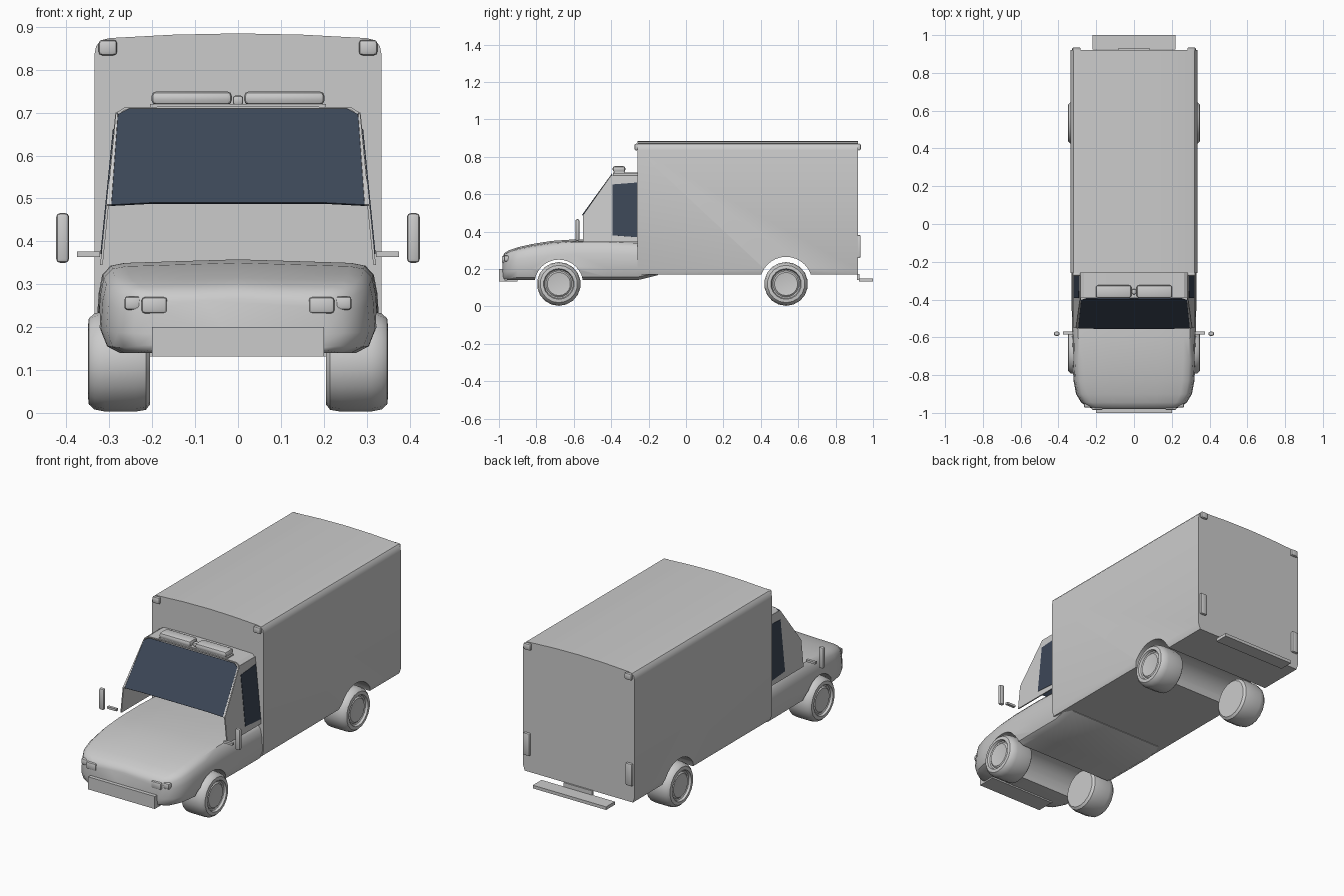
import bpy, bmesh, math
from mathutils import Matrix, Vector

if "Cube" in bpy.data.objects:
    bpy.data.objects.remove(bpy.data.objects["Cube"])


def material(name, rgb):
    m = bpy.data.materials.new(name)
    m.diffuse_color = (*rgb, 1)
    m.use_nodes = True
    m.node_tree.nodes["Principled BSDF"].inputs["Base Color"].default_value = m.diffuse_color
    return m


GREY = material("body grey", (0.6, 0.6, 0.6))
GLASS = material("dark glass", (0.045, 0.062, 0.095))


def activate(ob):
    bpy.ops.object.select_all(action='DESELECT')
    ob.select_set(True)
    bpy.context.view_layer.objects.active = ob


def finish(name, bm, mat=GREY, angle=35):
    bmesh.ops.recalc_face_normals(bm, faces=bm.faces)
    me = bpy.data.meshes.new(name)
    bm.to_mesh(me)
    bm.free()
    me.materials.append(mat)
    ob = bpy.data.objects.new(name, me)
    bpy.context.collection.objects.link(ob)
    activate(ob)
    if angle:
        bpy.ops.object.shade_smooth_by_angle(angle=math.radians(angle))
    return ob


def box(name, x, y, z, bevel=0.0, mat=GREY):
    """Box from (min, max) ranges, optionally with bevelled edges."""
    bm = bmesh.new()
    bmesh.ops.create_cube(bm, size=1)
    for v in bm.verts:
        v.co = Vector(r[0] if c < 0 else r[1] for c, r in zip(v.co, (x, y, z)))
    if bevel:
        bmesh.ops.bevel(bm, geom=bm.edges[:], offset=bevel, segments=2,
                        profile=0.5, affect='EDGES')
    return finish(name, bm, mat)


def pair(name, x, y, z, bevel=0.0):
    for s, side in ((1, "right"), (-1, "left")):
        box(f"{name}_{side}", sorted((s * x[0], s * x[1])), y, z, bevel)


def loft(name, rings):
    """Closed rings joined in sequence with capped ends."""
    bm = bmesh.new()
    loops = [[bm.verts.new(p) for p in r] for r in rings]
    n = len(rings[0])
    for a, b in zip(loops, loops[1:]):
        for i in range(n):
            bm.faces.new((a[i], a[(i + 1) % n], b[(i + 1) % n], b[i]))
    bm.faces.new(loops[0])
    bm.faces.new(loops[-1])
    return finish(name, bm, angle=None)


def mirrored_ring(half, y):
    """Half outline from bottom centre to top centre, mirrored in x."""
    pts = half + [(-x, z) for x, z in reversed(half) if x > 0]
    return [(x, y, z) for x, z in pts]


def cut_arch(ob, y, z, r):
    """Wheel arch channel across the whole width."""
    bm = bmesh.new()
    bmesh.ops.create_cone(bm, cap_ends=True, segments=32, radius1=r, radius2=r, depth=1.2,
                          matrix=Matrix.Translation((0, y, z)) @ Matrix.Rotation(math.pi / 2, 4, 'Y'))
    cutter = finish("arch_cutter", bm)
    cutter.hide_render = True
    mod = ob.modifiers.new("arch", 'BOOLEAN')
    mod.object, mod.operation, mod.solver = cutter, 'DIFFERENCE', 'EXACT'
    activate(ob)
    bpy.ops.object.modifier_apply(modifier="arch")
    bpy.data.objects.remove(cutter)
    bpy.ops.object.shade_smooth_by_angle(angle=math.radians(35))


# Cargo box with a slightly crowned roof
outline = [(0, 0.17), (0.325, 0.17), (0.335, 0.2), (0.335, 0.835), (0.331, 0.855),
           (0.32, 0.869), (0.3, 0.874), (0.15, 0.882), (0, 0.885)]
cargo = loft("cargo_box", [mirrored_ring(outline, y) for y in (-0.26, 0.92)])
cut_arch(cargo, 0.535, 0.125, 0.14)

# Hood and lower cab: y, half width, top height, bottom height
stations = [(-0.98, 0.2, 0.262, 0.15), (-0.97, 0.245, 0.282, 0.145), (-0.945, 0.28, 0.297, 0.14),
            (-0.9, 0.307, 0.312, 0.14), (-0.83, 0.32, 0.328, 0.14), (-0.72, 0.326, 0.346, 0.14),
            (-0.6, 0.328, 0.354, 0.14), (-0.42, 0.33, 0.354, 0.14), (-0.26, 0.33, 0.348, 0.14),
            (-0.15, 0.33, 0.345, 0.167)]


def hood_section(y, w, t, b):
    h = t - b
    return mirrored_ring([(0, b), (0.86 * w, b), (0.95 * w, b + 0.08 * h), (w, b + 0.3 * h),
                          (0.985 * w, b + 0.65 * h), (0.96 * w, b + 0.85 * h),
                          (0.9 * w, b + 0.95 * h), (0.8 * w, b + 0.98 * h),
                          (0.4 * w, t), (0, t + 0.004)], y)


hood = loft("hood_and_lower_cab", [hood_section(*s) for s in stations])
cut_arch(hood, -0.68, 0.12, 0.13)


# Upper cab: leaning sides, pillars and roof, open below the windshield
def lean(z):
    return 0.318 - 0.1 * (z - 0.35)


def sheet(name, polys, mat, thickness):
    bm = bmesh.new()
    for poly in polys:
        bm.faces.new([bm.verts.new(p) for p in poly])
    bmesh.ops.remove_doubles(bm, verts=bm.verts, dist=1e-5)
    ob = finish(name, bm, mat, None)
    mod = ob.modifiers.new("thickness", 'SOLIDIFY')
    mod.thickness, mod.offset = thickness, 0
    return ob


side = [(-0.55, 0.345), (-0.55, 0.485), (-0.395, 0.7), (-0.26, 0.7), (-0.26, 0.345)]
window = [(-0.393, 0.38), (-0.393, 0.652), (-0.262, 0.662), (-0.262, 0.37)]
for s, label in ((1, "right"), (-1, "left")):
    sheet(f"cab_side_{label}", [[(s * lean(z), y, z) for y, z in side]], GREY, 0.006)
    sheet(f"side_window_{label}", [[(s * (lean(z) + 0.003), y, z) for y, z in window]],
          GLASS, 0.004)

roof = [(-0.283, 0.697), (-0.265, 0.709), (-0.15, 0.712), (0.15, 0.712), (0.265, 0.709), (0.283, 0.697)]
sheet("cab_roof", [[(a[0], -0.39, a[1]), (b[0], -0.39, b[1]), (b[0], -0.26, b[1]), (a[0], -0.26, a[1])]
                   for a, b in zip(roof, roof[1:])], GREY, 0.006)
sheet("windshield", [[(-0.295, -0.55, 0.484), (-0.2, -0.553, 0.489), (0.2, -0.553, 0.489),
                      (0.295, -0.55, 0.484), (0.28, -0.404, 0.695), (0.255, -0.395, 0.708),
                      (-0.255, -0.395, 0.708), (-0.28, -0.404, 0.695)]], GLASS, 0.005)
for s, label in ((1, "right"), (-1, "left")):
    sheet(f"windshield_pillar_{label}",
          [[(s * 0.295, -0.55, 0.484), (s * 0.305, -0.55, 0.484),
            (s * 0.284, -0.397, 0.7), (s * 0.28, -0.404, 0.695)]], GREY, 0.006)


# Wheels: revolved tyre with a recessed dished rim
def wheel(name, s, y):
    profile = [(0.0, 0.205), (0.1, 0.205), (0.113, 0.215), (0.117, 0.24), (0.117, 0.31),
               (0.112, 0.335), (0.1, 0.348), (0.082, 0.35), (0.077, 0.338), (0.07, 0.335),
               (0.062, 0.342), (0.05, 0.34), (0.0, 0.338)]
    bm = bmesh.new()
    vs = [bm.verts.new((s * x, y, 0.12 + r)) for r, x in profile]
    es = [bm.edges.new(e) for e in zip(vs, vs[1:])]
    bmesh.ops.spin(bm, geom=vs + es, cent=(0, y, 0.12), axis=(1, 0, 0),
                   angle=2 * math.pi, steps=18)
    bmesh.ops.remove_doubles(bm, verts=bm.verts, dist=1e-5)
    finish(name, bm)


for s, label in ((1, "right"), (-1, "left")):
    wheel(f"front_wheel_{label}", s, -0.68)
    wheel(f"rear_wheel_{label}", s, 0.535)

# Bumper, rear step and its bracket
box("front_bumper", (-0.2, 0.2), (-1.0, -0.97), (0.132, 0.2))
box("bumper_base", (-0.2, 0.2), (-0.98, -0.9), (0.132, 0.14))
box("rear_step", (-0.22, 0.22), (0.925, 1.0), (0.132, 0.149))
box("step_bracket", (-0.085, 0.085), (0.915, 0.928), (0.14, 0.172))

# Headlights with a small outer marker
pair("headlight", (0.165, 0.225), (-0.985, -0.95), (0.232, 0.27), 0.008)
pair("headlight_marker", (0.225, 0.265), (-0.972, -0.93), (0.24, 0.272), 0.008)

# Corner marker lights, tail lights
pair("front_marker_light", (0.282, 0.325), (-0.275, -0.255), (0.834, 0.87), 0.008)
pair("rear_marker_light", (0.282, 0.325), (0.915, 0.935), (0.834, 0.87), 0.008)
pair("tail_light", (0.288, 0.328), (0.915, 0.934), (0.26, 0.382), 0.007)

# Mirrors and their arms
pair("mirror", (0.394, 0.424), (-0.592, -0.57), (0.35, 0.466), 0.009)
pair("mirror_arm", (0.322, 0.376), (-0.585, -0.57), (0.364, 0.376))

# Roof light bar
box("light_bar_base", (-0.205, 0.205), (-0.385, -0.33), (0.706, 0.72))
pair("light_bar", (0.014, 0.202), (-0.392, -0.324), (0.718, 0.75), 0.012)
box("light_bar_centre", (-0.012, 0.012), (-0.372, -0.345), (0.718, 0.74), 0.006)
